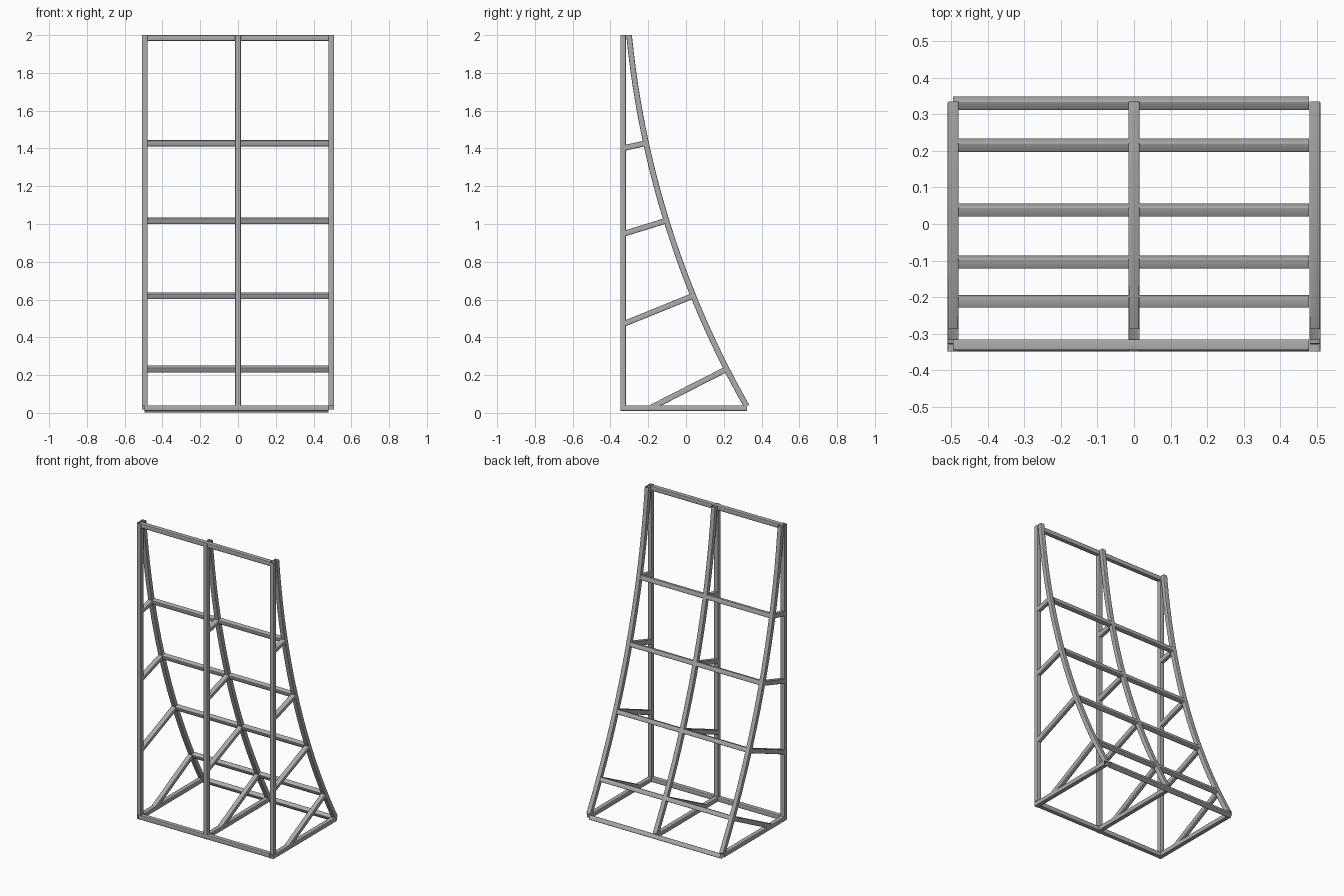
import bpy, math
from mathutils import Vector

if "Cube" in bpy.data.objects:
    bpy.data.objects.remove(bpy.data.objects["Cube"])

W = 0.030                                   # tube width
R, A0, Y0, Z0 = 4.95, math.radians(29.8), 0.33, 0.02   # arc of the curved ribs
POST_Y, BASE_Z, TOP = -0.333, 0.025, 2.0
COLUMNS = {"left": -0.494, "middle": 0.0, "right": 0.494}
RAIL_Z = [0.232, 0.62, 1.018, 1.428]

steel = bpy.data.materials.new("grey_steel")
steel.diffuse_color = (0.42, 0.42, 0.42, 1)
steel.use_nodes = True
steel.node_tree.nodes["Principled BSDF"].inputs["Base Color"].default_value = steel.diffuse_color


def tube_profile(r=0.004, n=3):
    """Square tube section with rounded corners."""
    pts = []
    h = W / 2 - r
    for q, (sx, sy) in enumerate([(1, 1), (-1, 1), (-1, -1), (1, -1)]):
        for i in range(n + 1):
            a = (q + i / n) * math.pi / 2
            pts.append((sx * h + r * math.cos(a), sy * h + r * math.sin(a)))
    return pts


def tube(name, path, side):
    """Sweep the open-ended tube section along a path."""
    path = [Vector(p) for p in path]
    side = Vector(side).normalized()
    prof = tube_profile()
    n = len(prof)
    verts, faces = [], []
    for i, p in enumerate(path):
        t = (path[min(i + 1, len(path) - 1)] - path[max(i - 1, 0)]).normalized()
        up = t.cross(side)
        for u, v in prof:
            q = p + side * u + up * v
            q.z = min(q.z, TOP)             # flat cut at the top
            verts.append(q)
    for i in range(len(path) - 1):
        for j in range(n):
            k = (j + 1) % n
            faces.append((i * n + j, i * n + k, (i + 1) * n + k, (i + 1) * n + j))
    me = bpy.data.meshes.new(name)
    me.from_pydata(verts, [], faces)
    me.materials.append(steel)
    ob = bpy.data.objects.new(name, me)
    bpy.context.collection.objects.link(ob)
    bpy.context.view_layer.objects.active = ob
    ob.select_set(True)
    bpy.ops.object.shade_smooth_by_angle(angle=math.radians(35))
    ob.select_set(False)


def arc(z):
    """Point y and lean angle of the curved rib at a height."""
    a = math.asin(math.sin(A0) - (z - Z0) / R)
    return Y0 + R * (math.cos(A0) - math.cos(a)), a


X = (1, 0, 0)
for col, x in COLUMNS.items():
    # upright, base rail and curved rib of each side frame
    tube(f"{col}_post", [(x, POST_Y, BASE_Z + W / 2), (x, POST_Y, TOP)], X)
    tube(f"{col}_base_rail", [(x, POST_Y - W / 2, BASE_Z), (x, 0.322, BASE_Z)], X)
    zs = [0.035 + (TOP + 0.003 - 0.035) * i / 28 for i in range(29)]
    tube(f"{col}_curved_rib", [(x, arc(z)[0], z) for z in zs], X)
    # braces run square to the rib until they meet the post or base rail
    for i, z in enumerate(RAIL_Z):
        y, a = arc(z)
        c, s = math.cos(a), math.sin(a)
        d = min((y - (POST_Y + 0.01)) / c, (z - 0.03) / s)
        tube(f"{col}_brace_{i + 1}",
             [(x, y - 0.01 * c, z - 0.01 * s), (x, y - d * c, z - d * s)], X)


# cross rails, tilted to follow the curve
def cross_rail(name, y, z, a=0.0):
    tube(name, [(-0.495, y, z), (0.478, y, z)], (0, math.cos(a), math.sin(a)))


for i, z in enumerate([Z0] + RAIL_Z):
    y, a = arc(z)
    cross_rail(f"curved_side_rail_{i + 1}", y, z, a)
cross_rail("front_base_rail", POST_Y, BASE_Z)
cross_rail("top_rail", POST_Y + 0.003, TOP - W / 2)
